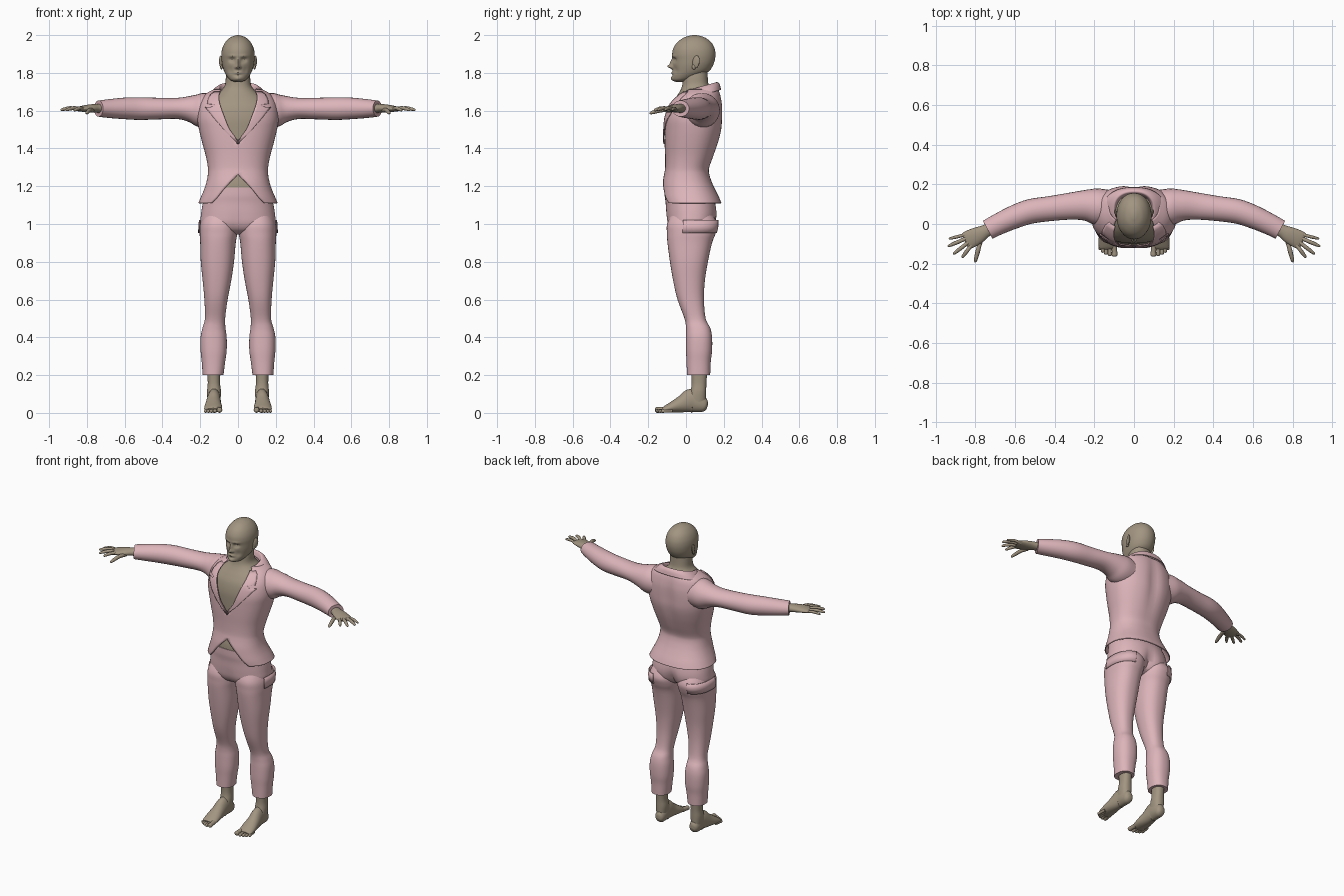
import bpy, bmesh, math
from mathutils import Vector


def material(name, rgb):
    m = bpy.data.materials.new(name)
    m.diffuse_color = (*rgb, 1)
    return m


PINK = material("pink_cloth", (0.72, 0.46, 0.49))
SKIN = material("skin", (0.36, 0.30, 0.22))
DARK = material("button_dark", (0.12, 0.08, 0.08))


def smooth(rows, k=4):
    """Catmull-Rom interpolation of row tuples."""
    p4 = [rows[0]] + rows + [rows[-1]]
    out = []
    for a, b, c, d in zip(p4, p4[1:], p4[2:], p4[3:]):
        for i in range(k):
            t = i / k
            out.append(tuple(0.5 * (2*q + (r-p)*t + (2*p-5*q+4*r-s)*t*t + (3*q-p-3*r+s)*t**3)
                             for p, q, r, s in zip(a, b, c, d)))
    return out + [rows[-1]]


def power(v, p):
    return math.copysign(abs(v) ** p, v)


def ring(z, x0, x1, yf, yb, gap=0, t0=0.0, t1=math.tau, n=56, p=0.87, tilt=0):
    """Horizontal section starting at the front, with an optional front gap."""
    cx, rx, cy, ry = (x0+x1)/2, (x1-x0)/2, (yf+yb)/2, (yb-yf)/2
    a = math.asin(min(1, max(0, gap) / rx) ** (1/p)) if gap > 0.002 else 0
    t0, t1 = max(t0, a), min(t1, math.tau - a)
    pts = []
    for i in range(n + 1):
        t = t0 + (t1 - t0) * i / n
        y = cy - ry * power(math.cos(t), p)
        pts.append(Vector((cx + rx * power(math.sin(t), p), y, z + tilt * (y - yb))))
    return pts


def skin_rings(name, rings, mat, caps=(False, False), mirror=False, thick=0, deform=None):
    """Join a list of equal point rings into a smooth object."""
    centre = lambda r: [sum(r, Vector()) / len(r)] * len(r)
    rings = list(rings)
    if caps[0]:
        rings.insert(0, centre(rings[0]))
    if caps[1]:
        rings.append(centre(rings[-1]))
    bm = bmesh.new()
    vs = [[bm.verts.new(deform(p) if deform else p) for p in r] for r in rings]
    for a, b in zip(vs, vs[1:]):
        for i in range(len(a) - 1):
            bm.faces.new((a[i], a[i+1], b[i+1], b[i]))
    bmesh.ops.remove_doubles(bm, verts=bm.verts, dist=1e-5)
    bmesh.ops.recalc_face_normals(bm, faces=bm.faces)
    me = bpy.data.meshes.new(name)
    bm.to_mesh(me)
    bm.free()
    me.polygons.foreach_set("use_smooth", [True] * len(me.polygons))
    me.set_sharp_from_angle(angle=math.radians(45))
    me.materials.append(mat)
    ob = bpy.data.objects.new(name, me)
    bpy.context.collection.objects.link(ob)
    if thick:
        s = ob.modifiers.new("thickness", "SOLIDIFY")
        s.thickness, s.offset = thick, 0
    if mirror:
        ob.modifiers.new("mirror", "MIRROR")
    return ob


def tube(name, rows, mat, n=24, k=4):
    """Mirrored limb along a path of (x, y, z, half height, half width)."""
    rows = smooth(rows, k)
    rings = []
    for i, r in enumerate(rows):
        tan = Vector(rows[min(i+1, len(rows)-1)][:3]) - Vector(rows[max(i-1, 0)][:3])
        side = tan.cross(Vector((0, 0, 1))).normalized()
        up = side.cross(tan).normalized()
        angles = [math.tau * (j % n) / n for j in range(n + 1)]
        rings.append([Vector(r[:3]) + side * r[4] * math.cos(a) + up * r[3] * math.sin(a) for a in angles])
    return skin_rings(name, rings, mat, (True, True), mirror=True)


def ellipsoid(name, loc, scale, mat, rot=(0, 0, 0)):
    bpy.ops.mesh.primitive_uv_sphere_add(segments=24, ring_count=12, location=loc, rotation=rot)
    ob = bpy.context.object
    ob.name, ob.scale = name, scale
    ob.data.materials.append(mat)
    bpy.ops.object.shade_smooth()


def bell(x, z, cx, cz, sx, sz):
    return math.exp(-((x-cx)/sx)**2 - ((z-cz)/sz)**2)


# Jacket body: z, half width, front y, back y, front opening half width
jacket = [(1.11, .208, -.12, .185, .14), (1.14, .195, -.125, .173, .11), (1.18, .178, -.125, .153, .078),
          (1.22, .165, -.122, .135, .042), (1.265, .157, -.113, .121, 0), (1.30, .157, -.108, .122, 0),
          (1.36, .168, -.108, .145, 0), (1.43, .187, -.111, .17, 0), (1.50, .204, -.112, .188, .048),
          (1.56, .213, -.11, .192, .073), (1.62, .206, -.096, .192, .095), (1.66, .19, -.07, .187, .105),
          (1.69, .165, -.035, .18, .103), (1.712, .125, .0, .172, .09)]
fine = smooth(jacket)


def spine(v):
    if v.y > .06:
        v = v.copy()
        v.y -= .014 * bell(v.x, v.z, 0, 1.54, .035, .16)
    return v


skin_rings("jacket_body", [ring(z, -w, w, f, b, g) for z, w, f, b, g in fine], PINK, thick=.005, deform=spine)
tube("sleeve", [(.15, .08, 1.6, .092, .095), (.20, .09, 1.603, .09, .09), (.25, .094, 1.609, .071, .077),
                (.32, .09, 1.612, .056, .068), (.42, .078, 1.611, .057, .063), (.52, .064, 1.611, .06, .062),
                (.60, .037, 1.612, .057, .059), (.68, .001, 1.611, .05, .054), (.738, -.029, 1.611, .043, .051)], PINK)


def jacket_y(x, z):
    for a, b in zip(fine, fine[1:]):
        if z <= b[0]:
            break
    t = (z - a[0]) / (b[0] - a[0])
    _, w, f, bk, g = [p + (q - p) * t for p, q in zip(a, b)]
    s = min(1, abs(x) / w) ** (1/.87)
    return (f+bk)/2 - (bk-f)/2 * (1 - s*s) ** .435, max(g, 0)


# Notched lapels: z and outer x, laid over the jacket front
lapel = []
for z, xo in [(1.432, .006), (1.465, .04), (1.5, .075), (1.53, .1), (1.56, .127), (1.6, .158), (1.617, .174),
              (1.62, .13), (1.632, .125), (1.636, .162), (1.66, .158), (1.685, .145), (1.7, .125)]:
    xi = min(jacket_y(0, z)[1] - .004, xo - .005)
    xs = [xi + (xo - xi) * i / 6 for i in range(7)]
    lapel.append([Vector((x, jacket_y(x, z)[0] - .008, z)) for x in xs])
skin_rings("lapel", lapel, PINK, mirror=True, thick=.005)

# Collar folded round the neck
collar = [(1.71, .155, -.04, .184), (1.735, .13, -.03, .178), (1.748, .108, -.02, .168),
          (1.745, .098, -.012, .158), (1.715, .09, -.01, .148)]
skin_rings("collar", [ring(z, -w, w, f, b, t0=.95, t1=math.tau-.95, tilt=.28) for z, w, f, b in smooth(collar)],
           PINK, thick=.004)
ellipsoid("button", (0, -.115, 1.435), (.009, .006, .012), DARK)

# Trousers: hips, then legs as z, inner x, outer x, front y, back y
hips = [(1.192, .165, -.114, .135), (1.15, .174, -.113, .14), (1.11, .186, -.108, .156), (1.05, .196, -.105, .165),
        (1.0, .196, -.098, .155), (.965, .15, -.075, .125), (.945, .07, -.03, .07)]


def cleft(v):
    v = v.copy()
    v.y -= (.03 if v.y > .05 else -.006) * bell(v.x, v.z, 0, .99, .03, .07)
    return v


skin_rings("trouser_hips", [ring(z, -w, w, f, b) for z, w, f, b in smooth(hips)], PINK, (True, True), deform=cleft)
legs = [(1.06, .012, .178, -.075, .135), (1.0, .002, .2, -.1, .166), (.95, .003, .203, -.101, .157),
        (.9, .012, .2, -.098, .138), (.8, .021, .197, -.085, .116), (.7, .036, .187, -.068, .1),
        (.6, .055, .178, -.045, .095), (.5, .068, .175, -.008, .104), (.45, .066, .188, 0, .128),
        (.4, .06, .198, 0, .138), (.33, .06, .198, 0, .138), (.27, .068, .192, .003, .131), (.2, .077, .187, .005, .128)]
skin_rings("trouser_leg", [ring(*r) for r in smooth(legs)], PINK, (True, True), mirror=True)
# Raised pocket panel at the side and back of each hip
skin_rings("trouser_pocket", [ring(z, a, b, f, k, t0=1.25, t1=3.0) for z, a, b, f, k in
                              [(1.02, .0, .205, -.1, .17), (.985, .0, .208, -.102, .17), (.952, .0, .209, -.102, .163)]],
           PINK, mirror=True, thick=.004)

# Chest and neck seen inside the jacket
body = [(z, w-.018, f+.014, b-.018) for z, w, f, b, g in jacket[2:11]]
body += [(1.66, .155, -.06, .165), (1.69, .115, -.04, .15), (1.715, .083, -.026, .132), (1.74, .068, -.019, .119),
         (1.78, .064, -.014, .115), (1.83, .058, 0, .115)]
skin_rings("chest_and_neck", [ring(z, -w, w, f, b) for z, w, f, b in smooth(body)], SKIN, (True, True))

# Head, with face features raised or sunk: depth, x, z, x size, z size
head = [(1.753, .018, -.055, -.005), (1.763, .042, -.07, .03), (1.785, .061, -.073, .085), (1.81, .074, -.07, .123),
        (1.84, .083, -.07, .143), (1.87, .087, -.07, .153), (1.90, .088, -.073, .156), (1.93, .083, -.067, .151),
        (1.96, .069, -.048, .135), (1.985, .045, -.015, .104), (1.997, .018, .02, .07), (2.0, .004, .04, .05)]
features = [(.025, 0, 1.833, .011, .011), (.014, 0, 1.855, .009, .02), (.007, 0, 1.801, .02, .007),
            (.008, 0, 1.77, .02, .012), (-.004, 0, 1.787, .02, .005)]
for s in (-1, 1):
    features += [(-.014, s*.031, 1.868, .015, .011), (.006, s*.031, 1.866, .009, .005), (.005, s*.03, 1.889, .022, .007),
                 (.008, s*.012, 1.829, .006, .006), (-.005, s*.04, 1.815, .014, .02)]


def face(v):
    v = v.copy()
    if v.y < .02:
        v.y -= sum(d * bell(v.x, v.z, *f) for d, *f in features)
    return v


skin_rings("head", [ring(z, -w, w, f, b, n=120, p=.96) for z, w, f, b in smooth(head, 6)], SKIN, (True, True), deform=face)

# Ears
for s in (-1, 1):
    ellipsoid("ear", (s*.09, .053, 1.858), (.008, .02, .034), SKIN, (-.2, 0, -s*.35))
    ellipsoid("ear_lobe", (s*.087, .042, 1.832), (.007, .011, .014), SKIN)

# Hands
tube("palm", [(.70, -.012, 1.611, .028, .034), (.745, -.034, 1.612, .023, .032), (.785, -.056, 1.612, .021, .042),
              (.835, -.08, 1.609, .014, .046), (.852, -.088, 1.607, .008, .04)], SKIN)
fingers = {"little_finger": ((.842, -.052, 1.605), (.935, -.075, 1.602), .008),
           "ring_finger": ((.84, -.07, 1.608), (.94, -.113, 1.603), .0095),
           "middle_finger": ((.83, -.088, 1.609), (.912, -.152, 1.602), .0095),
           "index_finger": ((.815, -.1, 1.608), (.868, -.17, 1.6), .0095),
           "thumb": ((.772, -.075, 1.602), (.802, -.193, 1.585), .011)}
for name, (a, b, r) in fingers.items():
    a, b = Vector(a), Vector(b)
    rows = [(*(a.lerp(b, t) + Vector((0, 0, .008 * math.sin(math.pi * t)))), r*s, r*s)
            for t, s in ((0, 1.15), (.35, 1), (.55, 1.05), (.85, .85), (.96, .6), (1, .15))]
    tube(name, rows, SKIN, n=12, k=3)

# Ankles and feet
ankle = [(.24, .092, .164, .025, .115), (.16, .095, .16, .03, .108), (.11, .09, .164, .022, .107), (.05, .095, .16, .0, .105)]
skin_rings("ankle", [ring(*r) for r in smooth(ankle)], SKIN, (True, True), mirror=True)
tube("foot", [(.125, .112, .03, .012, .014), (.125, .10, .035, .033, .028), (.126, .07, .05, .05, .034),
              (.127, .03, .064, .064, .036), (.13, -.02, .047, .046, .041), (.131, -.07, .031, .03, .047),
              (.132, -.11, .019, .018, .046), (.132, -.125, .015, .01, .04)], SKIN)
for i, (x, y, r) in enumerate([(.098, -.164, .015), (.122, -.162, .0105), (.141, -.155, .01), (.157, -.145, .0095), (.171, -.132, .009)]):
    rows = [(x - (x-.13)*.12, y+.06, r*1.3, r, r), (x, y+.025, r*1.1, r*.9, r*.9), (x, y+.008, r, r, r),
            (x, y+.002, r*.9, r*.6, r*.65), (x, y, r*.9, r*.15, r*.15)]
    tube("toe_%d" % (i+1), rows, SKIN, n=12, k=3)
